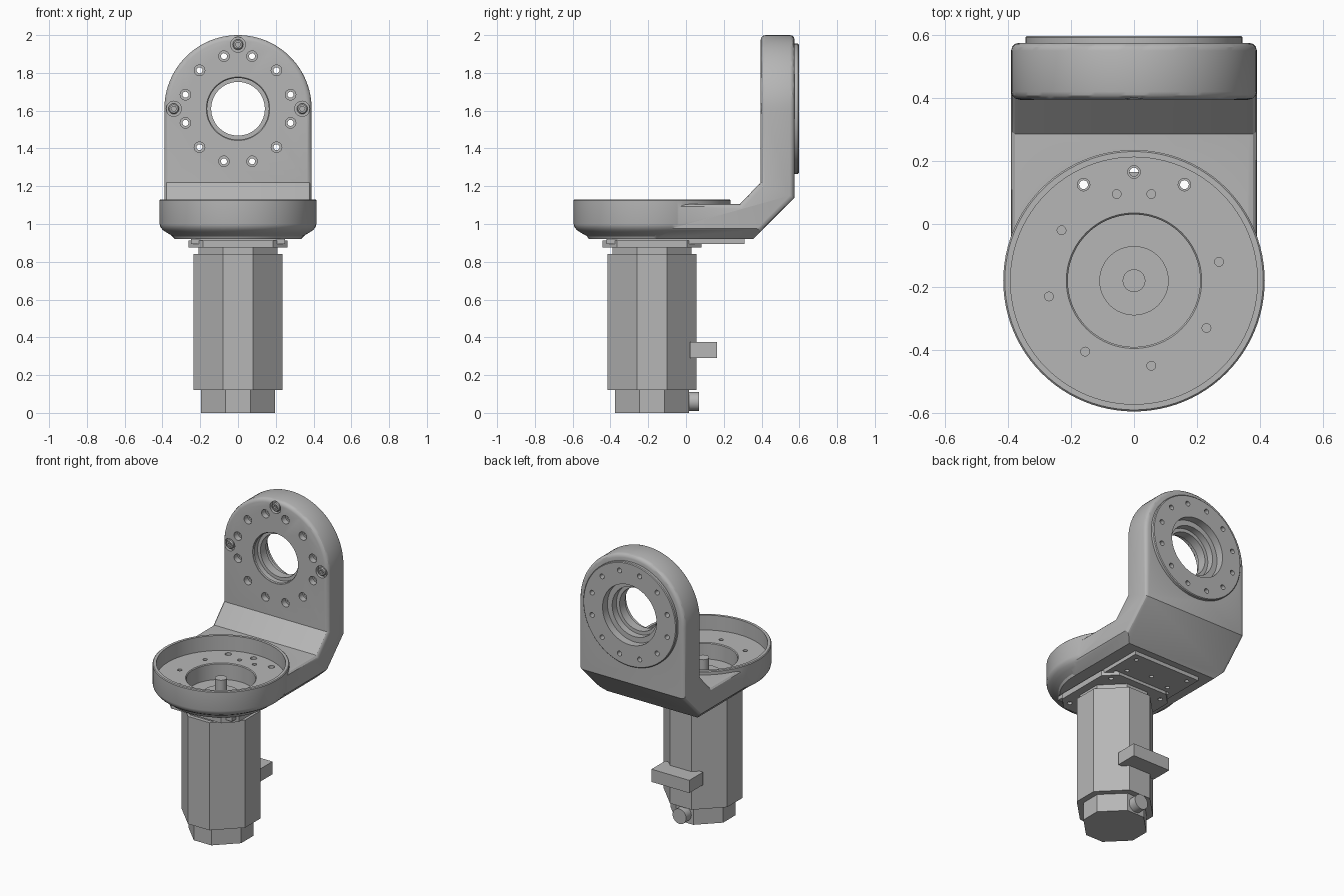
import bpy, bmesh, math
from mathutils import Matrix, Vector

cube = bpy.data.objects.get("Cube")
if cube:
    bpy.data.objects.remove(cube, do_unlink=True)

grey = bpy.data.materials.new("machined_grey")
grey.use_nodes = True
COLOR = (0.47, 0.47, 0.47, 1)
grey.diffuse_color = COLOR
grey.node_tree.nodes["Principled BSDF"].inputs["Base Color"].default_value = COLOR

CY = -0.18     # motor and cup axis (y)
HZ = 1.61      # bearing axis height (z)
UP = Matrix.Identity(4)
BACK = Matrix.Rotation(-math.pi / 2, 4, 'X')   # local z -> +y


def finish(name, bm):
    bmesh.ops.recalc_face_normals(bm, faces=bm.faces[:])
    me = bpy.data.meshes.new(name)
    bm.to_mesh(me)
    bm.free()
    me.materials.append(grey)
    ob = bpy.data.objects.new(name, me)
    bpy.context.collection.objects.link(ob)
    return ob


def add_lathe(bm, profile, loc, axis=UP, seg=24):
    """Solid of revolution from (radius, height) pairs, capped at both ends."""
    mat = Matrix.Translation(loc) @ axis
    rings = []
    for r, h in profile:
        rings.append([bm.verts.new(mat @ Vector((r * math.cos(2 * math.pi * i / seg),
                                                 r * math.sin(2 * math.pi * i / seg), h)))
                      for i in range(seg)])
    for a, b in zip(rings, rings[1:]):
        for i in range(seg):
            j = (i + 1) % seg
            bm.faces.new((a[i], a[j], b[j], b[i]))
    bm.faces.new(rings[0])
    bm.faces.new(rings[-1])


def lathes(name, items, axis=UP, seg=24):
    bm = bmesh.new()
    for profile, loc in items:
        add_lathe(bm, profile, loc, axis, seg)
    return finish(name, bm)


def prism(name, points, direction):
    """Closed outline of 3D points swept along a direction."""
    bm = bmesh.new()
    face = bm.faces.new([bm.verts.new(p) for p in points])
    out = bmesh.ops.extrude_face_region(bm, geom=[face])
    bmesh.ops.translate(bm, vec=direction,
                        verts=[g for g in out["geom"] if isinstance(g, bmesh.types.BMVert)])
    return finish(name, bm)


def chamfered_square(name, half, flat, z0, z1):
    """Octagonal block around the motor axis, flat = half width of axis-facing sides."""
    pts = [(flat, -half), (half, -flat), (half, flat), (flat, half),
           (-flat, half), (-half, flat), (-half, -flat), (-flat, -half)]
    return prism(name, [(x, y + CY, z0) for x, y in pts], (0, 0, z1 - z0))


def box(name, x0, x1, y0, y1, z0, z1):
    return prism(name, [(x0, y0, z0), (x1, y0, z0), (x1, y1, z0), (x0, y1, z0)], (0, 0, z1 - z0))


def apply(ob, mod):
    bpy.context.view_layer.objects.active = ob
    bpy.ops.object.modifier_apply(modifier=mod.name)


def boolean(ob, other, op, keep=False):
    mod = ob.modifiers.new("bool", 'BOOLEAN')
    mod.operation, mod.solver, mod.object = op, 'EXACT', other
    apply(ob, mod)
    if not keep:
        bpy.data.objects.remove(other, do_unlink=True)


def bevel(ob, width, angle, seg=3):
    mod = ob.modifiers.new("bevel", 'BEVEL')
    mod.width, mod.segments, mod.limit_method = width, seg, 'ANGLE'
    mod.angle_limit = math.radians(angle)
    apply(ob, mod)


def smooth(ob, angle=30):
    bpy.ops.object.select_all(action='DESELECT')
    ob.select_set(True)
    bpy.context.view_layer.objects.active = ob
    bpy.ops.object.shade_smooth_by_angle(angle=math.radians(angle))


# Bent arm: side profile trimmed by an arched front outline
side = [(CY, 0.92), (0.355, 0.92), (0.575, 1.14), (0.575, 2.1), (0.395, 2.1),
        (0.395, 1.22), (0.285, 1.105), (CY, 1.105)]
bracket = prism("bracket", [(-0.6, y, z) for y, z in side], (1.2, 0, 0))
arch = [(-0.335, 0.90), (0.335, 0.90), (0.335, 0.92), (0.39, 0.975)]
arch += [(0.39 * math.cos(math.pi * i / 48), HZ + 0.39 * math.sin(math.pi * i / 48)) for i in range(49)]
arch += [(-0.39, 0.975), (-0.335, 0.92)]
boolean(bracket, prism("arch", [(x, -0.5, z) for x, z in arch], (0, 1.5, 0)), 'INTERSECT')
bevel(bracket, 0.025, 60)

# Round cup and rear boss joined to the arm
cup = [(0.335, 0.92), (0.343, 0.935), (0.375, 0.953), (0.398, 0.968), (0.411, 0.985),
       (0.415, 1.0), (0.415, 1.125), (0.41, 1.13)]
boolean(bracket, lathes("cup", [(cup, (0, CY, 0))], seg=96), 'UNION')
boss = [(0.345, 0.55), (0.345, 0.592), (0.34, 0.597)]
boolean(bracket, lathes("boss", [(boss, (0, 0, HZ))], BACK, 96), 'UNION')

# Cup recess with motor opening
recess = [(0.21, 0.9), (0.21, 1.025), (0.215, 1.03), (0.392, 1.03), (0.392, 1.2)]
boolean(bracket, lathes("cup_cut", [(recess, (0, CY, 0))], seg=96), 'DIFFERENCE')

# Stepped bearing bore
bore = [(0.168, 0.35), (0.168, 0.40), (0.163, 0.405), (0.163, 0.44), (0.142, 0.44),
        (0.142, 0.50), (0.165, 0.50), (0.165, 0.545), (0.2, 0.545), (0.2, 0.65)]
boolean(bracket, lathes("bore_cut", [(bore, (0, 0, HZ))], BACK, 96), 'DIFFERENCE')

# Ring of counterbored through holes and three screw pockets in the upright plate
hole = [(0.028, 0.35), (0.028, 0.435), (0.016, 0.435), (0.016, 0.65)]
ring = [math.radians(15 + 30 * i) for i in range(12)]
cuts = [(hole, (0.288 * math.cos(a), 0, HZ + 0.288 * math.sin(a))) for a in ring]
screws = [(0, 0, HZ + 0.34), (-0.34, 0, HZ), (0.34, 0, HZ)]
cuts += [([(0.04, 0.35), (0.04, 0.42)], p) for p in screws]
boolean(bracket, lathes("plate_holes_cut", cuts, BACK, 20), 'DIFFERENCE')

# Holes in the cup floor
small = [(-0.055, 0.095), (0.055, 0.095), (-0.23, -0.02), (0.27, -0.12), (-0.27, -0.23),
         (0.23, -0.33), (-0.155, -0.405), (0.055, -0.45)]
large = [(-0.16, 0.125), (0, 0.165), (0.16, 0.125)]
cuts = [([(0.014, 0.96), (0.014, 1.1)], (x, y, 0)) for x, y in small]
cuts += [([(0.014, 0.8), (0.014, 1.0), (0.02, 1.0), (0.02, 1.1)], (x, y, 0)) for x, y in large]
floor_cut = lathes("floor_holes_cut", cuts, UP, 16)
boolean(bracket, floor_cut, 'DIFFERENCE', keep=True)
smooth(bracket)

# Socket screws in the upright plate
for i, p in enumerate(screws):
    screw = lathes(f"plate_screw_{i + 1}", [([(0.022, 0.394), (0.028, 0.40), (0.028, 0.43)], p)], BACK, 24)
    boolean(screw, lathes("socket_cut", [([(0.014, 0.38), (0.014, 0.415)], p)], BACK, 6), 'DIFFERENCE')
    smooth(screw)

# Thin mounting plate under the arm
mount = box("mounting_plate", -0.25, 0.25, -0.42, 0.31, 0.895, 0.921)
boolean(mount, floor_cut, 'DIFFERENCE')
extra = [(x, y) for x in (-0.2, 0.2) for y in (0.07, 0.26)]
boolean(mount, lathes("mount_holes_cut", [([(0.013, 0.85), (0.013, 0.915)], (x, y, 0))
                                          for x, y in extra], UP, 16), 'DIFFERENCE')

# Motor adapter plate with corner holes
adapter = chamfered_square("adapter_plate", 0.262, 0.185, 0.875, 0.912)
corner = [(sx * 0.195, CY + sy * 0.195, 0) for sx in (-1, 1) for sy in (-1, 1)]
boolean(adapter, lathes("adapter_holes_cut", [([(0.015, 0.85), (0.015, 0.89)], p)
                                              for p in corner], UP, 16), 'DIFFERENCE')

# Motor body, neck and end cap
chamfered_square("motor_neck", 0.21, 0.08, 0.835, 0.88)
chamfered_square("motor_body", 0.235, 0.08, 0.12, 0.84)
chamfered_square("motor_end_cap", 0.195, 0.065, 0.0, 0.122)

# Motor pilot disc and shaft inside the cup
smooth(lathes("motor_shaft", [([(0.11, 0.91), (0.11, 0.93), (0.036, 0.93), (0.036, 1.03)],
                               (0, CY, 0))], UP, 48))

# Rear cable connector and round socket
box("cable_connector", -0.14, 0.14, 0.02, 0.165, 0.29, 0.375)
smooth(lathes("round_socket", [([(0.05, -0.02), (0.05, 0.07)], (0, 0, 0.06))], BACK, 32))
